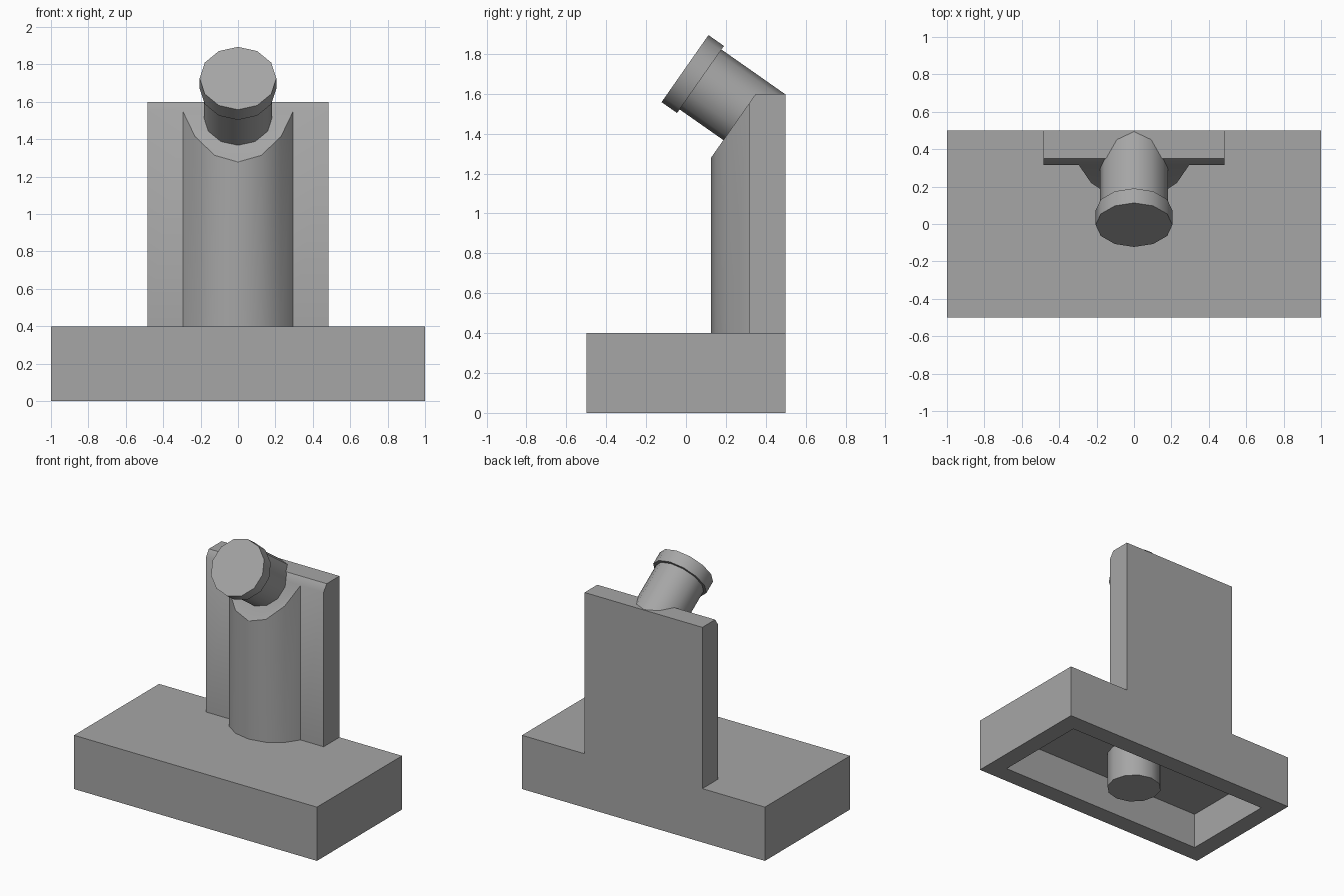
import bpy
import bmesh
from math import sin, cos, radians
from mathutils import Matrix, Vector

cube = bpy.data.objects.get("Cube")
if cube:
    bpy.data.objects.remove(cube, do_unlink=True)

GREY = (0.38, 0.38, 0.38, 1.0)
mat = bpy.data.materials.new("plain_grey")
mat.use_nodes = True
mat.diffuse_color = GREY
mat.node_tree.nodes["Principled BSDF"].inputs["Base Color"].default_value = GREY


def finish(bm, name, smooth=False):
    """Turn a bmesh into a named object with the shared material."""
    bmesh.ops.recalc_face_normals(bm, faces=bm.faces)
    mesh = bpy.data.meshes.new(name)
    bm.to_mesh(mesh)
    bm.free()
    mesh.materials.append(mat)
    obj = bpy.data.objects.new(name, mesh)
    bpy.context.collection.objects.link(obj)
    if smooth:
        bpy.ops.object.select_all(action='DESELECT')
        obj.select_set(True)
        bpy.context.view_layer.objects.active = obj
        bpy.ops.object.shade_smooth_by_angle(angle=radians(35))
    return obj


def cylinder(name, radius, start, end, frame):
    """Twelve-sided cylinder between two heights on the z axis of a frame."""
    bm = bmesh.new()
    place = frame @ Matrix.Translation((0, 0, (start + end) / 2))
    bmesh.ops.create_cone(bm, cap_ends=True, segments=12, radius1=radius,
                          radius2=radius, depth=abs(end - start), matrix=place)
    return finish(bm, name, smooth=True)


# Base block, hollowed from below
bm = bmesh.new()
bmesh.ops.create_cube(bm, size=1, matrix=Matrix.Translation((0, 0, 0.2))
                      @ Matrix.Diagonal((2, 1, 0.4, 1)))
bm.faces.ensure_lookup_table()
bottom = min(bm.faces, key=lambda f: f.calc_center_median().z)
bmesh.ops.inset_region(bm, faces=[bottom], thickness=0.19)
pocket = bmesh.ops.extrude_discrete_faces(bm, faces=[bottom])["faces"][0]
bmesh.ops.translate(bm, verts=pocket.verts, vec=(0, 0, 0.27))
finish(bm, "base")

# Round post inside the hollow
cylinder("underside_post", 0.19, 0, 0.275, Matrix())

# Upright: plate with a rounded column in front, cut by a sloped plane
HALF, BACK, FRONT = 0.485, 0.5, 0.315
CENTRE, RADIUS = 0.45, 0.325
arc = [(RADIUS * sin(radians(a)), CENTRE - RADIUS * cos(radians(a)))
       for a in (-45, -22.5, 0, 22.5, 45)]
outline = ([(HALF, BACK), (-HALF, BACK), (-HALF, FRONT), (-0.295, FRONT)]
           + arc + [(0.295, FRONT), (HALF, FRONT)])
bm = bmesh.new()
foot = bm.faces.new([bm.verts.new((x, y, 0.4)) for x, y in outline])
top = bmesh.ops.extrude_face_region(bm, geom=[foot], use_keep_orig=True)["geom"]
bmesh.ops.translate(bm, verts=[v for v in top if isinstance(v, bmesh.types.BMVert)],
                    vec=(0, 0, 1.2))
axis = Vector((0, -sin(radians(55)), cos(radians(55))))
cut = bmesh.ops.bisect_plane(bm, geom=bm.verts[:] + bm.edges[:] + bm.faces[:],
                             plane_co=(0, 0.35, 1.6), plane_no=axis, clear_outer=True)
rim = [e for e in cut["geom_cut"] if isinstance(e, bmesh.types.BMEdge)]
bmesh.ops.contextual_create(bm, geom=rim)
finish(bm, "upright", smooth=True)

# Tilted knob, square to the sloped cut
frame = Matrix.Translation((0, -0.005, 1.726)) @ Matrix.Rotation(radians(55), 4, 'X')
cylinder("knob_cap", 0.205, -0.095, 0, frame)
cylinder("knob_stem", 0.183, -0.485, -0.09, frame)
